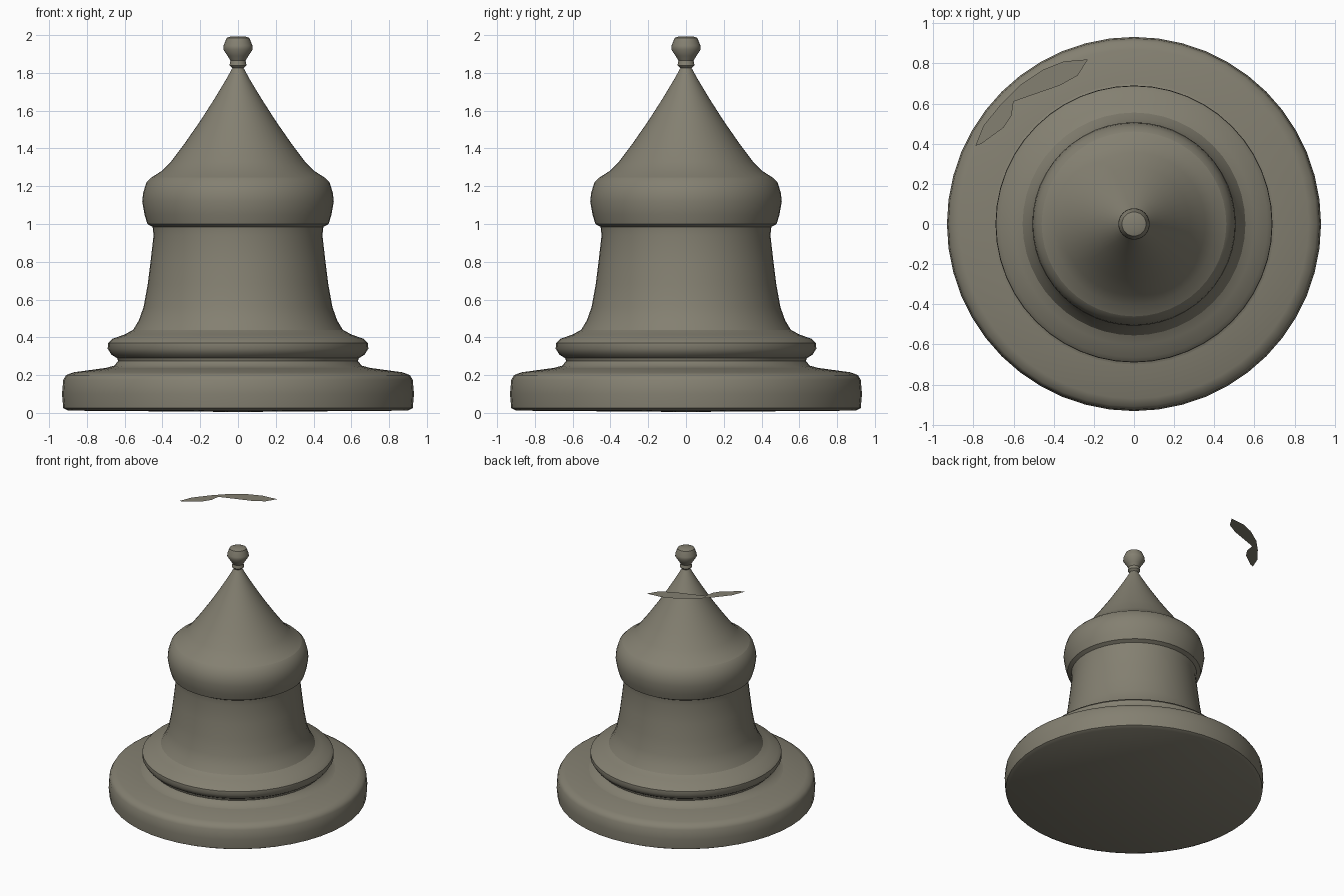
import bpy, bmesh, math
from mathutils import Vector

cube = bpy.data.objects.get("Cube")
if cube:
    bpy.data.objects.remove(cube, do_unlink=True)

# One stone colour for everything
stone = bpy.data.materials.new("warm grey stone")
stone.use_nodes = True
colour = (0.23, 0.215, 0.165, 1)
stone.diffuse_color = colour
bsdf = next(n for n in stone.node_tree.nodes if n.type == "BSDF_PRINCIPLED")
bsdf.inputs["Base Color"].default_value = colour
bsdf.inputs["Roughness"].default_value = 0.9

SIDES = 48


def finish(name, bm, angle):
    mesh = bpy.data.meshes.new(name)
    bm.to_mesh(mesh)
    bm.free()
    mesh.materials.append(stone)
    obj = bpy.data.objects.new(name, mesh)
    bpy.context.collection.objects.link(obj)
    bpy.ops.object.select_all(action="DESELECT")
    bpy.context.view_layer.objects.active = obj
    obj.select_set(True)
    bpy.ops.object.shade_smooth_by_angle(angle=math.radians(angle))
    return obj


def lathe(name, profile, angle=40):
    """Turn a (radius, height) profile around the z axis."""
    bm = bmesh.new()
    verts = [bm.verts.new((r, 0, z)) for r, z in profile]
    edges = [bm.edges.new(pair) for pair in zip(verts, verts[1:])]
    bmesh.ops.spin(bm, geom=verts + edges, cent=(0, 0, 0), axis=(0, 0, 1),
                   angle=math.tau, steps=SIDES, use_merge=True)
    bmesh.ops.remove_doubles(bm, verts=bm.verts, dist=0.0005)
    bmesh.ops.recalc_face_normals(bm, faces=bm.faces)
    # An open shell must face away from the axis
    if sum(f.normal.dot(Vector((*f.calc_center_median().xy, 0)))
           * f.calc_area() for f in bm.faces) < 0:
        bmesh.ops.reverse_faces(bm, faces=bm.faces)
    return finish(name, bm, angle)


# Broad round base with its underside
lathe("base", [(0, 0.005), (0.9, 0.012), (0.925, 0.025), (0.932, 0.1),
               (0.925, 0.175), (0.91, 0.2), (0.87, 0.215), (0.7, 0.238)])

# Recessed step and rounded moulding above it
lathe("step", [(0.7, 0.238), (0.655, 0.25), (0.635, 0.275), (0.64, 0.29)])
lathe("moulding", [(0.64, 0.29), (0.67, 0.308), (0.69, 0.34), (0.688, 0.37),
                   (0.665, 0.392), (0.6, 0.415), (0.555, 0.44)])

# Flared drum
lathe("drum", [(0.555, 0.44), (0.525, 0.49), (0.5, 0.56), (0.478, 0.68),
               (0.463, 0.8), (0.447, 0.94), (0.452, 0.985)])

# Swelling collar
lathe("collar", [(0.452, 0.985), (0.48, 1.0), (0.495, 1.05), (0.507, 1.12),
                 (0.502, 1.165), (0.485, 1.22), (0.46, 1.245)])

# Pointed roof
lathe("roof", [(0.46, 1.245), (0.405, 1.28), (0.355, 1.33), (0.28, 1.43),
               (0.2, 1.545), (0.12, 1.67), (0.06, 1.77), (0.03, 1.825)])

# Knob at the tip
lathe("finial", [(0.03, 1.825), (0.045, 1.84), (0.04, 1.865), (0.055, 1.89),
                 (0.078, 1.925), (0.076, 1.945), (0.06, 1.985),
                 (0.04, 1.992), (0, 1.994)])

# Loose paper-thin sliver hovering level with the tip
outer = [(-0.79, 0.39), (-0.75, 0.49), (-0.66, 0.6), (-0.57, 0.69),
         (-0.45, 0.77), (-0.35, 0.81), (-0.23, 0.82)]
inner = [(-0.76, 0.4), (-0.65, 0.48), (-0.61, 0.54), (-0.6, 0.61),
         (-0.5, 0.645), (-0.37, 0.69), (-0.28, 0.74)]
bm = bmesh.new()
rows = [[bm.verts.new((x, y, 1.998)) for x, y in side]
        for side in (outer, inner)]
for i in range(len(outer) - 1):
    bm.faces.new((rows[0][i], rows[1][i], rows[1][i + 1], rows[0][i + 1]))
finish("floating_sliver", bm, 30)
